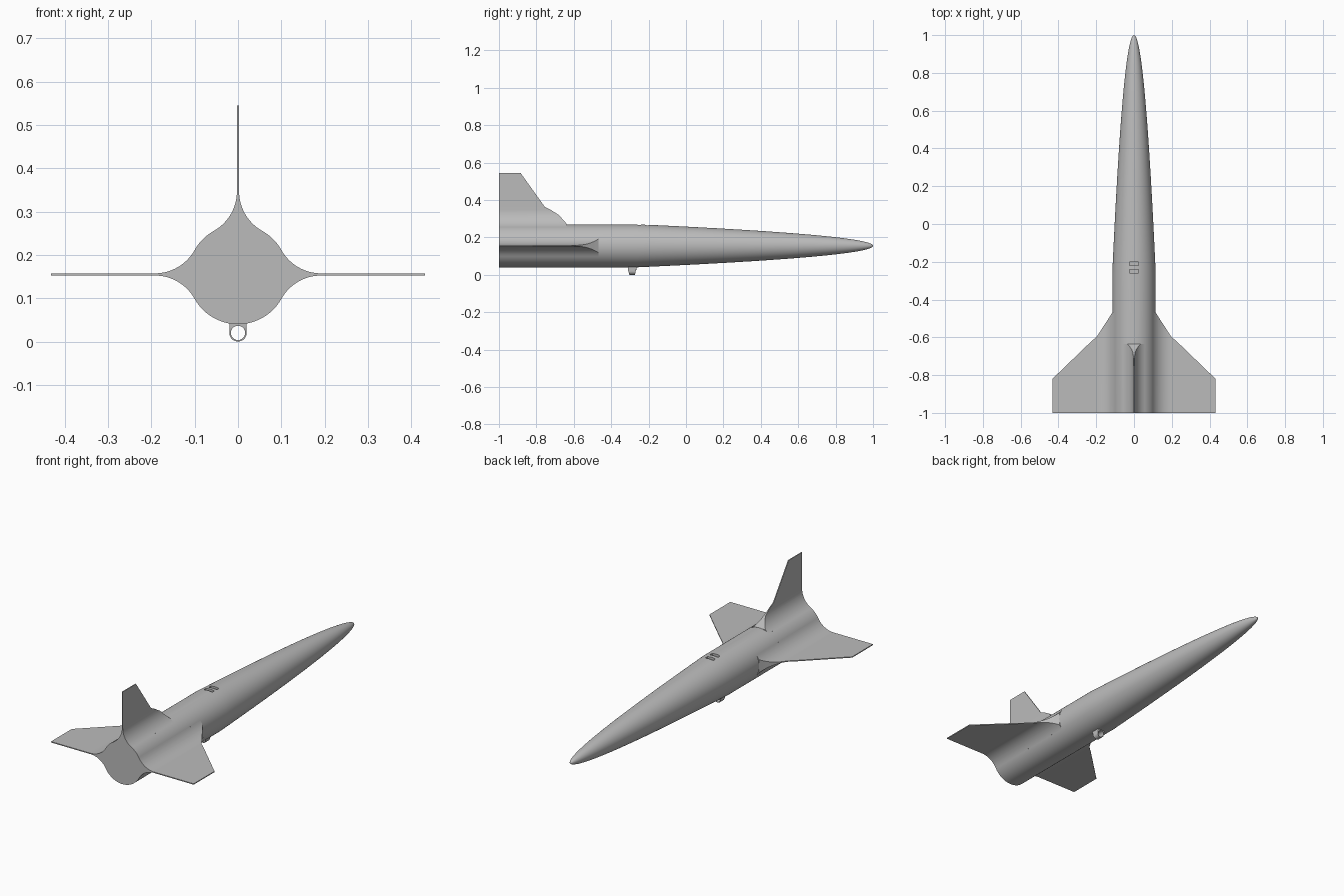
import bpy, bmesh, math

cube = bpy.data.objects.get("Cube")
if cube:
    bpy.data.objects.remove(cube, do_unlink=True)

R, AXIS_Z, TAIL, NOSE_BASE = 0.115, 0.155, -1.0, -0.26
FILLET, HALF_PLATE = 0.105, 0.0025

grey = bpy.data.materials.new("plain grey")
grey.use_nodes = True
grey.diffuse_color = (0.5, 0.5, 0.5, 1)
grey.node_tree.nodes["Principled BSDF"].inputs["Base Color"].default_value = (0.5, 0.5, 0.5, 1)


def loft(name, rings, caps=True, wrap=False):
    """Skin a list of closed rings of points into one object."""
    bm = bmesh.new()
    loops = [[bm.verts.new(p) for p in ring] for ring in rings]
    n = len(loops[0])
    pairs = list(zip(loops, loops[1:]))
    if wrap:
        pairs.append((loops[-1], loops[0]))
    for a, b in pairs:
        for i in range(n):
            j = (i + 1) % n
            bm.faces.new((a[i], a[j], b[j], b[i]))
    if caps:
        bm.faces.new(loops[0])
        bm.faces.new(loops[-1])
    bmesh.ops.recalc_face_normals(bm, faces=bm.faces)
    mesh = bpy.data.meshes.new(name)
    bm.to_mesh(mesh)
    bm.free()
    obj = bpy.data.objects.new(name, mesh)
    bpy.context.collection.objects.link(obj)
    mesh.materials.append(grey)
    return obj


def activate(obj):
    bpy.ops.object.select_all(action='DESELECT')
    obj.select_set(True)
    bpy.context.view_layer.objects.active = obj


def smooth(obj, degrees=30):
    activate(obj)
    bpy.ops.object.shade_smooth_by_angle(angle=math.radians(degrees))


def circle(radius, y, n=96):
    return [(radius * math.cos(2 * math.pi * i / n), y,
             AXIS_Z + radius * math.sin(2 * math.pi * i / n)) for i in range(n)]


# Body: straight tube with a parabolic nose
steps = 32
rings = [circle(R, TAIL)]
for k in range(steps):
    f = 1 - k / steps
    rings.append(circle(R * f, 1 - (1 - NOSE_BASE) * f * f))
rings.append(circle(R * 0.008, 1.0))
body = loft("body", rings)

# Two rounded slots cut into the top of the body
for y in (-0.21, -0.25):
    hx, hy, c = 0.025, 0.01, 0.005
    outline = []
    for q, (sx, sy) in enumerate(((1, 1), (-1, 1), (-1, -1), (1, -1))):
        for s in range(4):
            a = math.pi / 2 * (q + s / 3)
            outline.append((sx * (hx - c) + c * math.cos(a), y + sy * (hy - c) + c * math.sin(a)))
    cutter = loft("slot_cutter", [[(px, py, z) for px, py in outline] for z in (0.25, 0.3)])
    cutter.hide_render = True
    cut = body.modifiers.new("slot", 'BOOLEAN')
    cut.operation, cut.solver, cut.object = 'DIFFERENCE', 'EXACT', cutter
    activate(body)
    bpy.ops.object.modifier_apply(modifier=cut.name)
    bpy.data.objects.remove(cutter, do_unlink=True)
smooth(body)

# Fins: thin plates that flare into the body with a concave fillet
root_angle = math.asin((FILLET + HALF_PLATE) / (R + FILLET))
fillet_end = (R + FILLET) * math.cos(root_angle)


def half_thickness(r):
    if r >= fillet_end:
        return HALF_PLATE
    return FILLET + HALF_PLATE - math.sqrt(FILLET ** 2 - (fillet_end - r) ** 2)


def leading_edge(r, outline):
    if r <= outline[0][0]:
        return outline[0][1]
    for (r0, y0), (r1, y1) in zip(outline, outline[1:]):
        if r <= r1:
            return y0 + (y1 - y0) * (r - r0) / (r1 - r0)
    return outline[-1][1]


def fin(name, outline, degrees):
    c, s = math.cos(math.radians(degrees)), math.sin(math.radians(degrees))
    arc = [fillet_end - FILLET * math.sin((math.pi / 2 - root_angle) * k / 16) for k in range(17)]
    stations = sorted(set(arc + [p[0] for p in outline]))
    sections = [(0.05, 0.04)] + [(r, half_thickness(r)) for r in stations]
    rings = []
    for r, t in sections:
        y = leading_edge(r, outline)
        rings.append([(r * c - h * s, v, AXIS_Z + r * s + h * c)
                      for h, v in ((t, y), (t, TAIL), (-t, TAIL), (-t, y))])
    smooth(loft(name, rings))


wing = [(0.114, -0.467), (0.128, -0.49), (0.196, -0.595), (0.232, -0.627), (0.432, -0.82)]
tail = [(0.114, -0.635), (0.165, -0.68), (0.19, -0.72), (0.208, -0.755), (0.39, -0.885)]
fin("left_fin", wing, 0)
fin("top_fin", tail, 90)
fin("right_fin", wing, 180)

# Guide loop under the body: round hole, flat sides running up into the body
rings = []
count = 48
lug_z, outer, inner, lug_y = 0.02, 0.02, 0.0165, -0.288
for i in range(count):
    a = 2 * math.pi * i / count
    c, s = math.cos(a), math.sin(a)
    k = 1 / max(abs(c), abs(s)) if s > 0 else 1
    ox, oz = outer * k * c, lug_z + outer * k * s * (1.25 if s > 0 else 1)
    ix, iz = inner * c, lug_z + inner * s
    half = 0.015 + 0.008 * min(1, oz / 0.035)
    rings.append([(ox, lug_y - half, oz), (ox, lug_y + half, oz),
                  (ix, lug_y + half, iz), (ix, lug_y - half, iz)])
smooth(loft("guide_loop", rings, caps=False, wrap=True))
